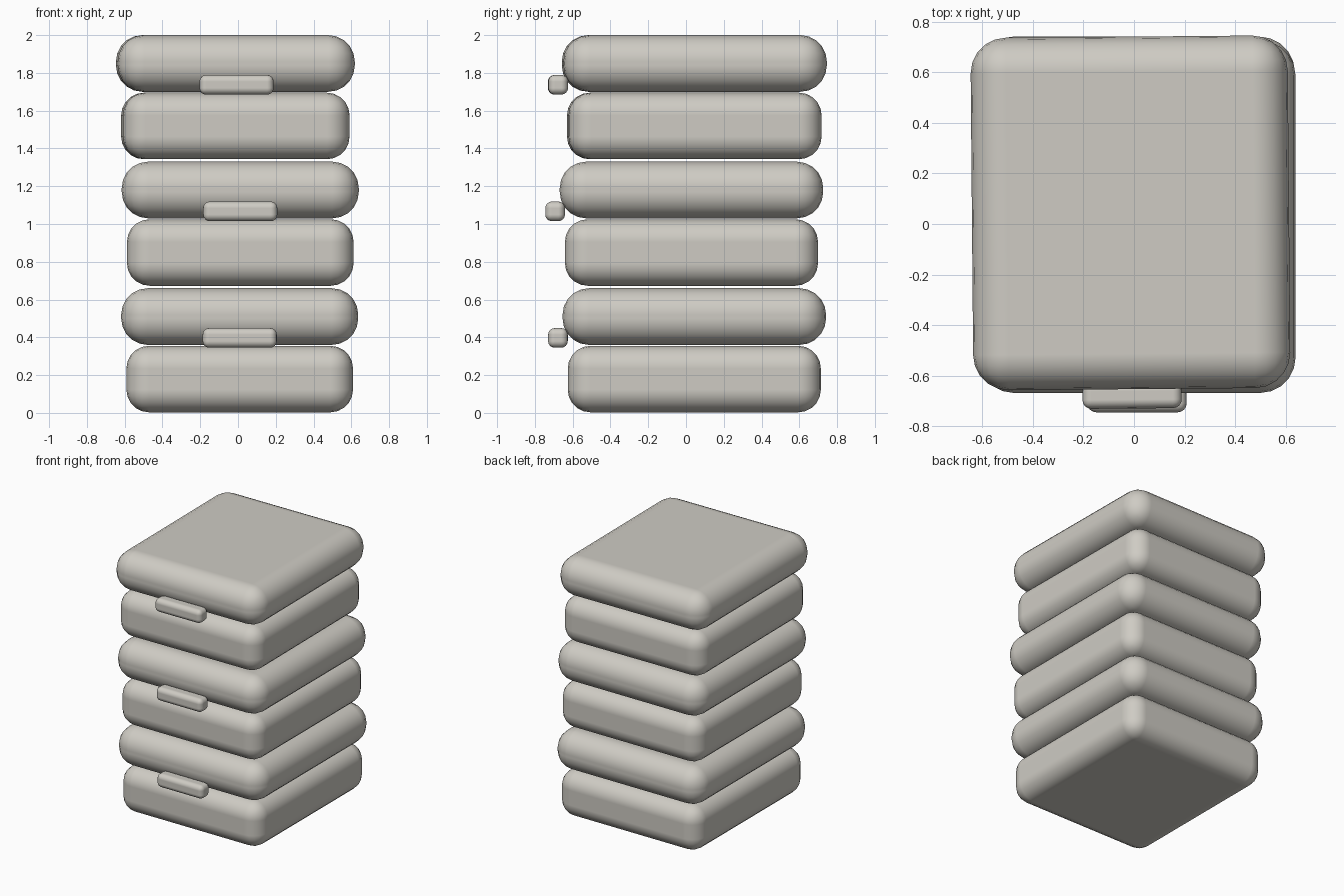
import bpy, math

cube = bpy.data.objects.get("Cube")
if cube:
    bpy.data.objects.remove(cube, do_unlink=True)

# Single warm grey plastic
plastic = bpy.data.materials.new("warm_grey")
plastic.use_nodes = True
COLOUR = (0.62, 0.60, 0.55, 1)
plastic.diffuse_color = COLOUR
plastic.node_tree.nodes["Principled BSDF"].inputs["Base Color"].default_value = COLOUR


def rounded_box(name, centre, size, radius, turn, segments=5):
    """Box with rounded edges, smooth shaded with flat faces kept flat."""
    bpy.ops.mesh.primitive_cube_add(size=1, location=centre)
    ob = bpy.context.object
    ob.name = name
    ob.scale = size
    bpy.ops.object.transform_apply(location=False, rotation=False, scale=True)
    ob.rotation_euler.z = turn
    ob.data.materials.append(plastic)
    ob.data.shade_smooth()
    bevel = ob.modifiers.new("rounding", "BEVEL")
    bevel.width = radius
    bevel.segments = segments
    bevel.limit_method = "NONE"
    bevel.harden_normals = True
    return ob


# Three stacked cases, each slightly shifted: name, x, y, turn
CASES = [
    ("bottom", 0.009, 0.044, 0.0),
    ("middle", 0.012, 0.029, 0.0),
    ("top", -0.014, 0.044, math.radians(0.5)),
]

for level, (label, x, y, turn) in enumerate(CASES):
    z = level * 0.67
    # Lower half of the case
    rounded_box(label + "_case_base", (x, y, z + 0.179), (1.2, 1.34, 0.352), 0.12, turn)
    # Overhanging lid
    rounded_box(label + "_case_lid", (x, y, z + 0.51), (1.255, 1.395, 0.3), 0.14, turn)
    # Front latch, turned with its case
    reach = 0.722
    latch = (x + reach * math.sin(turn), y - reach * math.cos(turn), z + 0.397)
    rounded_box(label + "_case_latch", latch, (0.393, 0.104, 0.104), 0.035, turn, 4)
